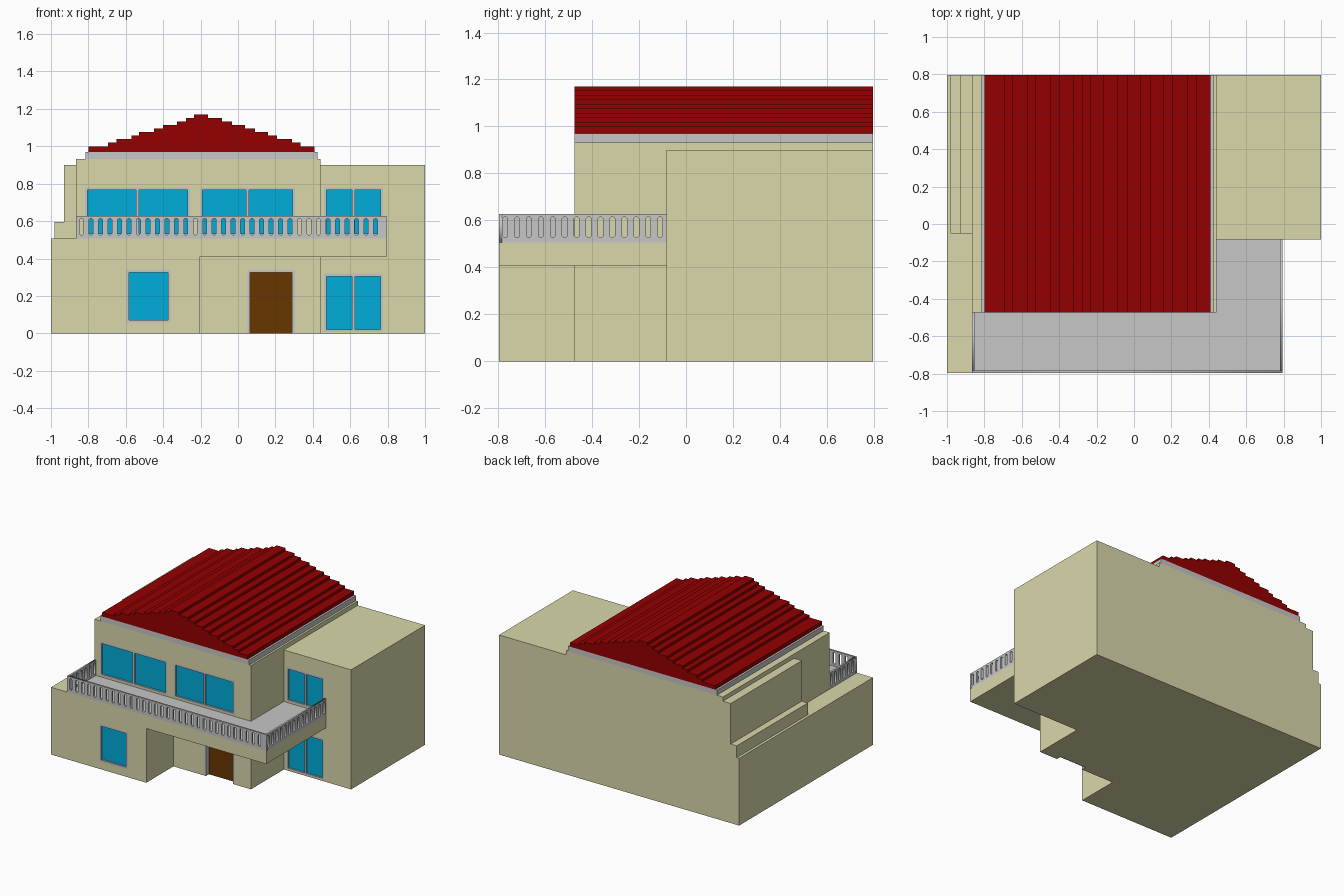
import bpy, bmesh, math
from mathutils import Matrix

cube = bpy.data.objects.get("Cube")
if cube:
    bpy.data.objects.remove(cube)


def material(name, rgb):
    m = bpy.data.materials.new(name)
    m.use_nodes = True
    col = (*rgb, 1.0)
    m.diffuse_color = col
    bsdf = next(n for n in m.node_tree.nodes if n.type == 'BSDF_PRINCIPLED')
    bsdf.inputs["Base Color"].default_value = col
    return m


WALL = material("beige_plaster", (0.70, 0.69, 0.41))
GREY = material("grey_trim", (0.57, 0.57, 0.575))
RED = material("red_roof", (0.30, 0.0, 0.0))
BLUE = material("blue_glass", (0.0, 0.42, 0.70))
BROWN = material("brown_door", (0.14, 0.036, 0.0))


def prism(name, pts, lo, hi, mat, axis='z'):
    """Extrude an outline: (x, y) along z, or (x, z) along y."""
    bm = bmesh.new()
    place = (lambda a, b, t: (a, b, t)) if axis == 'z' else (lambda a, b, t: (a, t, b))
    bottom = [bm.verts.new(place(a, b, lo)) for a, b in pts]
    top = [bm.verts.new(place(a, b, hi)) for a, b in pts]
    bm.faces.new(bottom)
    bm.faces.new(top)
    n = len(pts)
    for i in range(n):
        j = (i + 1) % n
        bm.faces.new((bottom[i], bottom[j], top[j], top[i]))
    bmesh.ops.recalc_face_normals(bm, faces=bm.faces)
    me = bpy.data.meshes.new(name)
    bm.to_mesh(me)
    bm.free()
    me.materials.append(mat)
    ob = bpy.data.objects.new(name, me)
    bpy.context.collection.objects.link(ob)
    return ob


def box(name, x0, x1, y0, y1, z0, z1, mat):
    return prism(name, [(x0, y0), (x1, y0), (x1, y1), (x0, y1)], z0, z1, mat)


FRONT, BACK = -0.796, 0.796
MAIN_Y, WING_Y = -0.474, -0.083
DECK, EDGE, ROOM = 0.506, 0.793, -0.206

# House volumes
main_block = box("main_block", -0.865, 0.44, MAIN_Y, BACK, 0, 0.932, WALL)
left_wing = box("left_wing", 0.44, 1.0, WING_Y, BACK, 0, 0.9, WALL)
front_room = prism("front_room", [(-1, FRONT), (ROOM, FRONT), (ROOM, MAIN_Y), (-0.865, MAIN_Y),
                                  (-0.865, BACK), (-1, BACK)], 0, DECK, WALL)
box("side_step_lower", -0.98, -0.865, -0.05, BACK, DECK, 0.595, WALL)
box("side_step_upper", -0.93, -0.865, -0.05, BACK, 0.595, 0.9, WALL)

# Balcony slab and floor
prism("balcony_slab", [(ROOM, FRONT), (EDGE, FRONT), (EDGE, WING_Y), (0.44, WING_Y),
                       (0.44, MAIN_Y), (ROOM, MAIN_Y)], 0.408, DECK, WALL)
prism("balcony_floor", [(-0.86, FRONT + 0.005), (EDGE - 0.005, FRONT + 0.005),
                        (EDGE - 0.005, WING_Y), (0.44, WING_Y), (0.44, MAIN_Y),
                        (-0.86, MAIN_Y)], DECK, DECK + 0.006, GREY)

# Eaves and stepped roof
box("eaves", -0.815, 0.425, MAIN_Y, BACK, 0.932, 0.97, GREY)
RIDGE = -0.195
left = [.605, .50, .455, .375, .335, .255, .206, .13, .083, .04]
right = [.605, .53, .485, .404, .355, .286, .232, .163, .109, .035]


def stairs(dists, sign):
    pts, z = [], 0.97
    for i, d in enumerate(dists):
        x = RIDGE + sign * d
        pts.append((x, z))
        z = 1.0 + i * 0.019
        pts.append((x, z))
    return pts


prism("stepped_roof", stairs(left, -1) + stairs(right, 1)[::-1], MAIN_Y, BACK, RED, 'y')


# Balcony railing panels with rounded slots
def railing(name, length, first, count, pitch, matrix):
    cu = bpy.data.curves.new(name, 'CURVE')
    cu.dimensions = '2D'
    cu.fill_mode = 'BOTH'
    cu.extrude = H

    def loop(pts):
        sp = cu.splines.new('POLY')
        sp.points.add(len(pts) - 1)
        for p, (a, b) in zip(sp.points, pts):
            p.co = (a, b, 0, 1)
        sp.use_cyclic_u = True

    loop([(0, 0), (length, 0), (length, 0.122), (0, 0.122)])
    w, r, lo, hi = 0.0105, 0.006, 0.021, 0.108
    for i in range(count):
        c = first + i * pitch
        loop([(c - w, lo + r), (c - w + r, lo), (c + w - r, lo), (c + w, lo + r),
              (c + w, hi - r), (c + w - r, hi), (c - w + r, hi), (c - w, hi - r)])
    tmp = bpy.data.objects.new(name + "_curve", cu)
    bpy.context.collection.objects.link(tmp)
    dg = bpy.context.evaluated_depsgraph_get()
    me = bpy.data.meshes.new_from_object(tmp.evaluated_get(dg))
    bpy.data.objects.remove(tmp)
    me.transform(matrix)
    me.materials.clear()
    me.materials.append(GREY)
    me.name = name
    bpy.context.collection.objects.link(bpy.data.objects.new(name, me))


H = 0.0065  # half the railing thickness
UP = Matrix.Rotation(math.pi / 2, 4, 'X')
SIDE = Matrix.Rotation(math.pi / 2, 4, 'Z') @ UP
START = FRONT + 2 * H
railing("railing_front", EDGE + 0.865, 0.028, 32, 0.0507,
        Matrix.Translation((-0.865, FRONT + H, DECK)) @ UP)
railing("railing_left", WING_Y - START, 0.0125, 14, 0.0508,
        Matrix.Translation((EDGE - H, START, DECK)) @ SIDE)
railing("railing_right", MAIN_Y - START, 0.038, 6, 0.0508,
        Matrix.Translation((-0.865 + H, START, DECK)) @ SIDE)


# Windows and door: a pocket cut in the wall, a flush grey frame and recessed panes
def opening(name, wall, x0, x1, z0, z1, y, panes, mat, sill=0.014, recess=0.012):
    back = y + recess + 0.006
    cutter = box("cutter", x0, x1, y - 0.05, back, z0 if sill else -0.05, z1, WALL)
    cutter.hide_render = True
    mod = wall.modifiers.new("pocket", 'BOOLEAN')
    mod.operation = 'DIFFERENCE'
    mod.solver = 'EXACT'
    mod.object = cutter
    dg = bpy.context.evaluated_depsgraph_get()
    cut = bpy.data.meshes.new_from_object(wall.evaluated_get(dg))
    wall.modifiers.clear()
    wall.data = cut
    bpy.data.objects.remove(cutter)
    b, m = 0.014, 0.016
    w = (x1 - x0 - 2 * b - m * (panes - 1)) / panes
    box(name + "_frame_top", x0, x1, y, back, z1 - b, z1, GREY)
    if sill:
        box(name + "_frame_sill", x0, x1, y, back, z0, z0 + sill, GREY)
    box(name + "_jamb_right", x0, x0 + b, y, back, z0 + sill, z1 - b, GREY)
    box(name + "_jamb_left", x1 - b, x1, y, back, z0 + sill, z1 - b, GREY)
    for i in range(panes):
        a = x0 + b + i * (w + m)
        box(f"{name}_pane_{i + 1}", a, a + w, y + recess, back, z0 + sill, z1 - b, mat)
        if i:
            box(name + "_mullion", a - m, a, y, back, z0 + sill, z1 - b, GREY)


opening("upper_window_right", main_block, -0.819, -0.256, 0.52, 0.779, MAIN_Y, 2, BLUE)
opening("upper_window_middle", main_block, -0.204, 0.306, 0.52, 0.779, MAIN_Y, 2, BLUE)
opening("upper_window_wing", left_wing, 0.46, 0.776, 0.52, 0.779, WING_Y, 2, BLUE)
opening("lower_window_wing", left_wing, 0.46, 0.776, 0.006, 0.319, WING_Y, 2, BLUE)
opening("front_room_window", front_room, -0.596, -0.36, 0.057, 0.339, FRONT, 1, BLUE)
opening("front_door", main_block, 0.051, 0.304, 0.0, 0.339, MAIN_Y, 1, BROWN,
        sill=0.0, recess=0.035)
